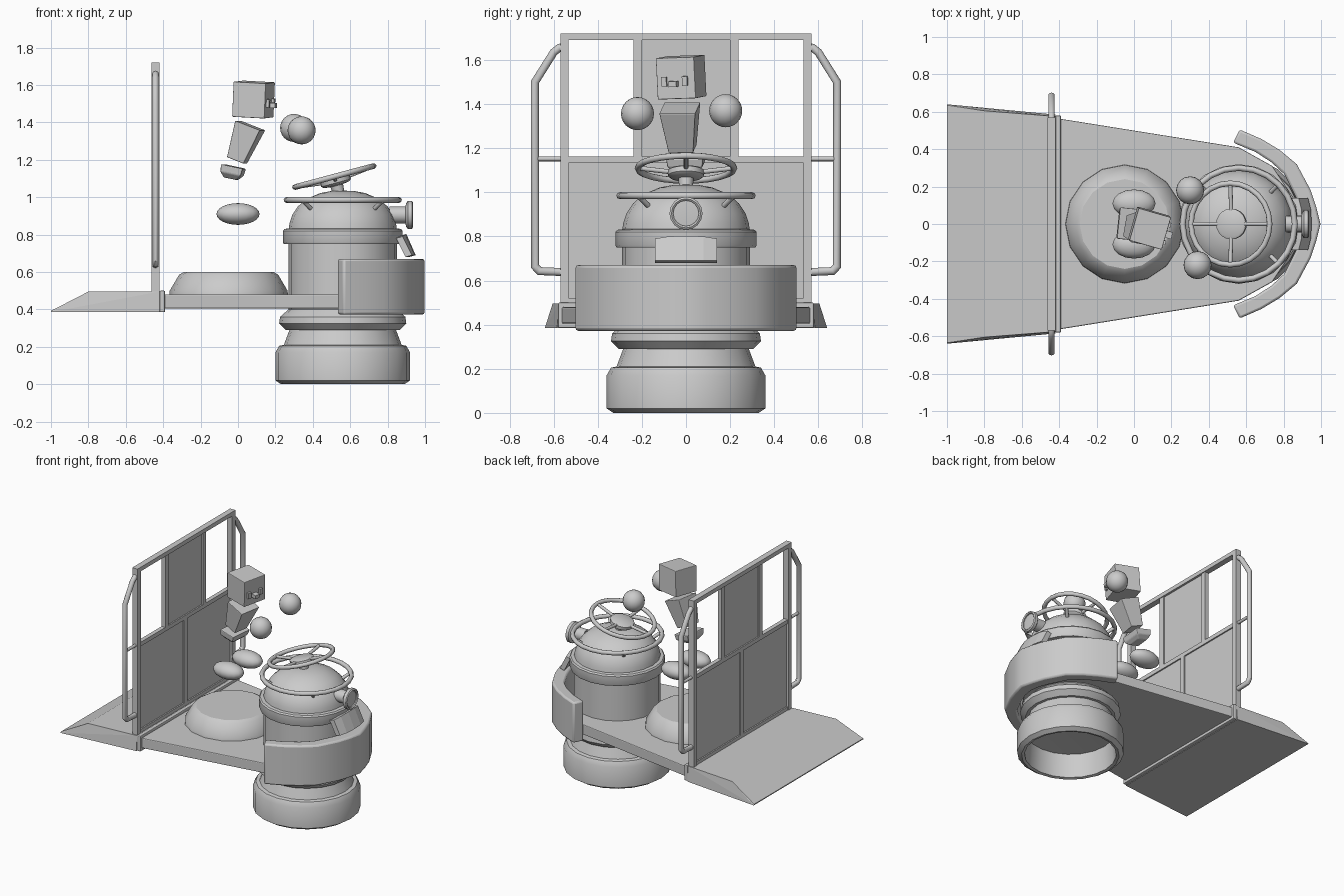
import bpy, bmesh, math
from math import cos, sin, radians, pi
from mathutils import Vector

if "Cube" in bpy.data.objects:
    bpy.data.objects.remove(bpy.data.objects["Cube"])


def finish(name, bm, loc=(0, 0, 0), rot=(0, 0, 0), smooth=None, bevel=0):
    bmesh.ops.remove_doubles(bm, verts=bm.verts, dist=1e-5)
    bmesh.ops.recalc_face_normals(bm, faces=bm.faces)
    me = bpy.data.meshes.new(name)
    bm.to_mesh(me)
    bm.free()
    ob = bpy.data.objects.new(name, me)
    bpy.context.collection.objects.link(ob)
    ob.location = loc
    ob.rotation_euler = [radians(a) for a in rot]
    if bevel:
        m = ob.modifiers.new("bevel", 'BEVEL')
        m.width, m.segments = bevel, 2
    if smooth:
        bpy.ops.object.select_all(action='DESELECT')
        ob.select_set(True)
        bpy.context.view_layer.objects.active = ob
        bpy.ops.object.shade_smooth_by_angle(angle=radians(smooth))
    return ob


def hull(name, pts, **kw):
    bm = bmesh.new()
    for p in pts:
        bm.verts.new(p)
    bmesh.ops.convex_hull(bm, input=bm.verts)
    bmesh.ops.dissolve_limit(bm, angle_limit=0.01, verts=bm.verts, edges=bm.edges)
    return finish(name, bm, **kw)


def box(name, lo, hi, **kw):
    return hull(name, [(x, y, z) for x in (lo[0], hi[0]) for y in (lo[1], hi[1])
                       for z in (lo[2], hi[2])], **kw)


def loft(name, rings, path_closed=False, ring_closed=True, **kw):
    bm = bmesh.new()
    vs = [[bm.verts.new(p) for p in r] for r in rings]
    n, m = len(vs), len(vs[0])
    for i in range(n if path_closed else n - 1):
        a, b = vs[i], vs[(i + 1) % n]
        for j in range(m if ring_closed else m - 1):
            k = (j + 1) % m
            bm.faces.new((a[j], a[k], b[k], b[j]))
    if not path_closed:
        bm.faces.new(vs[0])
        bm.faces.new(vs[-1])
    return finish(name, bm, **kw)


def lathe(name, profile, segs=20, smooth=35, **kw):
    rings = [[(r * cos(2 * pi * i / segs), r * sin(2 * pi * i / segs), z) for r, z in profile]
             for i in range(segs)]
    return loft(name, rings, True, False, smooth=smooth, **kw)


def tube(name, pts, r, segs=10, **kw):
    # round bar through points, mitred at the bends
    pts = [Vector(p) for p in pts]
    rings = []
    for i, p in enumerate(pts):
        a = (p - pts[i - 1]).normalized() if i else (pts[1] - p).normalized()
        b = (pts[i + 1] - p).normalized() if i < len(pts) - 1 else a
        t = (a + b).normalized()
        u = t.cross(Vector((1, 0, 0)))
        u = u.normalized() if u.length > 0.05 else Vector((0, 1, 0))
        v = t.cross(u).normalized()
        rings.append([p + u * r / max(.3, a.dot(t)) * cos(2 * pi * k / segs)
                      + v * r * sin(2 * pi * k / segs) for k in range(segs)])
    return loft(name, rings, smooth=40, **kw)


def torus(name, R, r, segs, **kw):
    return lathe(name, [(R + r * cos(2 * pi * k / 8), r * sin(2 * pi * k / 8))
                        for k in range(9)], segs, 60, **kw)


def ball(name, loc, scale):
    bm = bmesh.new()
    bmesh.ops.create_uvsphere(bm, u_segments=16, v_segments=12, radius=1)
    bmesh.ops.scale(bm, vec=scale, verts=bm.verts)
    return finish(name, bm, loc=loc, smooth=60)


def sym(pts):
    return [(x, s * y, z) for x, y, z in pts for s in (-1, 1)]


CX = 0.56

# hollow foot, collar, barrel and dome
lathe("barrel_foot", [(0, .20), (.30, .18), (.31, .005), (.33, 0), (.36, .02), (.36, .17),
                      (.34, .205), (.315, .21), (.285, .29), (.305, .29), (.34, .325),
                      (.335, .36), (.29, .40), (.29, .75)], loc=(CX, 0, 0))
lathe("barrel_collar", [(.28, .75), (.315, .75), (.32, .76), (.32, .82), (.312, .83),
                        (.27, .835)], loc=(CX, 0, 0))
lathe("barrel_dome", [(.29, .82), (.285, .86), (.27, .905), (.24, .95), (.195, .99),
                      (.12, 1.022), (.06, 1.033), (0, 1.035)], loc=(CX, 0, 0))

# guard ring and its struts
torus("guard_ring", .30, .016, 24, loc=(CX, 0, .985))
for i in range(4):
    a = radians(45 + 90 * i)
    tube("guard_strut", [(CX + r * cos(a), r * sin(a), z) for r, z in ((.30, .98), (.235, .935))], .012)

# steering wheel
W = dict(loc=(.515, 0, 1.11), rot=(0, -15, 0))
torus("steering_wheel", .218, .015, 24, **W)
lathe("steering_hub", [(0, -.10), (.03, -.10), (.035, -.05), (.07, -.045), (.082, -.035),
                       (.082, -.012), (.07, -.005), (0, -.005)], **W)
for i in range(4):
    c, s = cos(i * pi / 2), sin(i * pi / 2)
    tube("wheel_spoke", [(.218 * c, .218 * s, 0), (.05 * c, .05 * s, -.02)], .011, **W)

# headlight
lathe("headlight", [(0, -.03), (.045, -.03), (.045, .055), (.065, .06), (.075, .068), (.075, .09),
                    (.066, .096), (.058, .09), (.058, .082), (0, .086)], 16,
      loc=(.84, 0, .905), rot=(0, 90, 0))

# leaning plate below the headlight
loft("front_plate", [[(.915 - d, y, .68), (.95 - d, y, .69), (.90 - d, y, h), (.865 - d, y, h - .01)]
                     for y, d, h in ((-.14, .02, .79), (-.08, .005, .80), (0, 0, .803),
                                     (.08, .005, .80), (.14, .02, .79))])

# curved bumper band
half = [((.565, .505), (.53, .435)), ((.68, .455), (.65, .385)), ((.78, .395), (.735, .33)),
        ((.87, .32), (.805, .265)), ((.945, .18), (.865, .145)), ((.975, .09), (.893, .075)),
        ((.997, 0), (.905, 0))]
full = half + [((o[0], -o[1]), (i[0], -i[1])) for o, i in half[-2::-1]]
loft("bumper", [[(*o, .372), (*o, .67), (*i, .67), (*i, .372)] for o, i in full],
     bevel=.012, smooth=35)

# deck, rear ramp and the strip between them
hull("deck", sym([(x, y, z) for x, y in ((-.41, .565), (.56, .41), (.74, .31), (.88, .1))
                  for z in (.405, .48)]), bevel=.006)
hull("rear_ramp", sym([(-1, .64, .385), (-1, .635, .392), (-.8, .605, .495),
                       (-.42, .575, .495), (-.42, .585, .385)]))
box("deck_strip", (-.42, -.58, .385), (-.39, .58, .5), bevel=.006)

# round seat base
lathe("seat_base", [(0, .47), (.318, .47), (.315, .50), (.265, .585), (.24, .60), (0, .60)], 16,
      smooth=30, loc=(-.05, 0, 0))

# rear wall: frame and panels
X0, X1 = -.463, -.42
for s in (-1, 1):
    box("wall_post", (X0, s * .532, .48), (X1, s * .57, 1.72))
    box("panel_post", (X0 + .006, s * .20, 1.15), (X1 - .006, s * .238, 1.70))
box("wall_top_bar", (X0, -.57, 1.69), (X1, .57, 1.72))
box("wall_mid_bar", (X0 + .006, -.54, 1.132), (X1 - .006, .54, 1.162))
box("wall_low_bar", (X0 + .006, -.54, .49), (X1 - .006, .54, .52))
box("wall_divider", (X0 + .006, -.018, .5), (X1 - .006, .018, 1.15))
box("lower_panel", (-.447, -.54, .5), (-.436, .54, 1.15))
box("upper_panel", (-.447, -.21, 1.15), (-.436, .21, 1.70))

# side grab rails
for s in (-1, 1):
    tube("grab_rail", [(-.441, s * y, z) for y, z in
                       ((.55, 1.66), (.575, 1.655), (.60, 1.635), (.685, 1.50), (.685, .665),
                        (.665, .643), (.55, .638))], .018)
    tube("rail_brace", [(-.441, s * .55, 1.152), (-.441, s * .685, 1.152)], .011)

# floating driver: feet, hands
for s in (-1, 1):
    ball("driver_foot", (0, s * .11, .91), (.115, .075, .058))
ball("driver_hand_left", (.30, .18, 1.37), (.075,) * 3)
ball("driver_hand_right", (.34, -.22, 1.357), (.075,) * 3)

# hips and torso
def taper(name, levels, **kw):
    hull(name, [(sx * x, sy * y, z) for x, y, z in levels for sx in (-1, 1) for sy in (-1, 1)], **kw)

taper("driver_hips", [(.035, .05, -.037), (.056, .08, -.01), (.06, .085, .03)],
      loc=(-.03, 0, 1.135), rot=(0, 12, -6), bevel=.006)
taper("driver_torso", [(.048, .057, -.10), (.072, .083, .10)],
      loc=(.03, -.022, 1.29), rot=(0, 21, -10), bevel=.004)

# head with face parts
H = dict(loc=(.083, -.022, 1.522), rot=(2, 3, -16))
box("driver_head", (-.09, -.09, -.094), (.09, .09, .094), bevel=.004, **H)
for y in (-.053, .045):
    box("driver_eye", (.08, y - .012, -.035), (.105, y + .012, .008), **H)
box("driver_nose", (.08, -.026, -.038), (.128, .012, -.012), **H)
